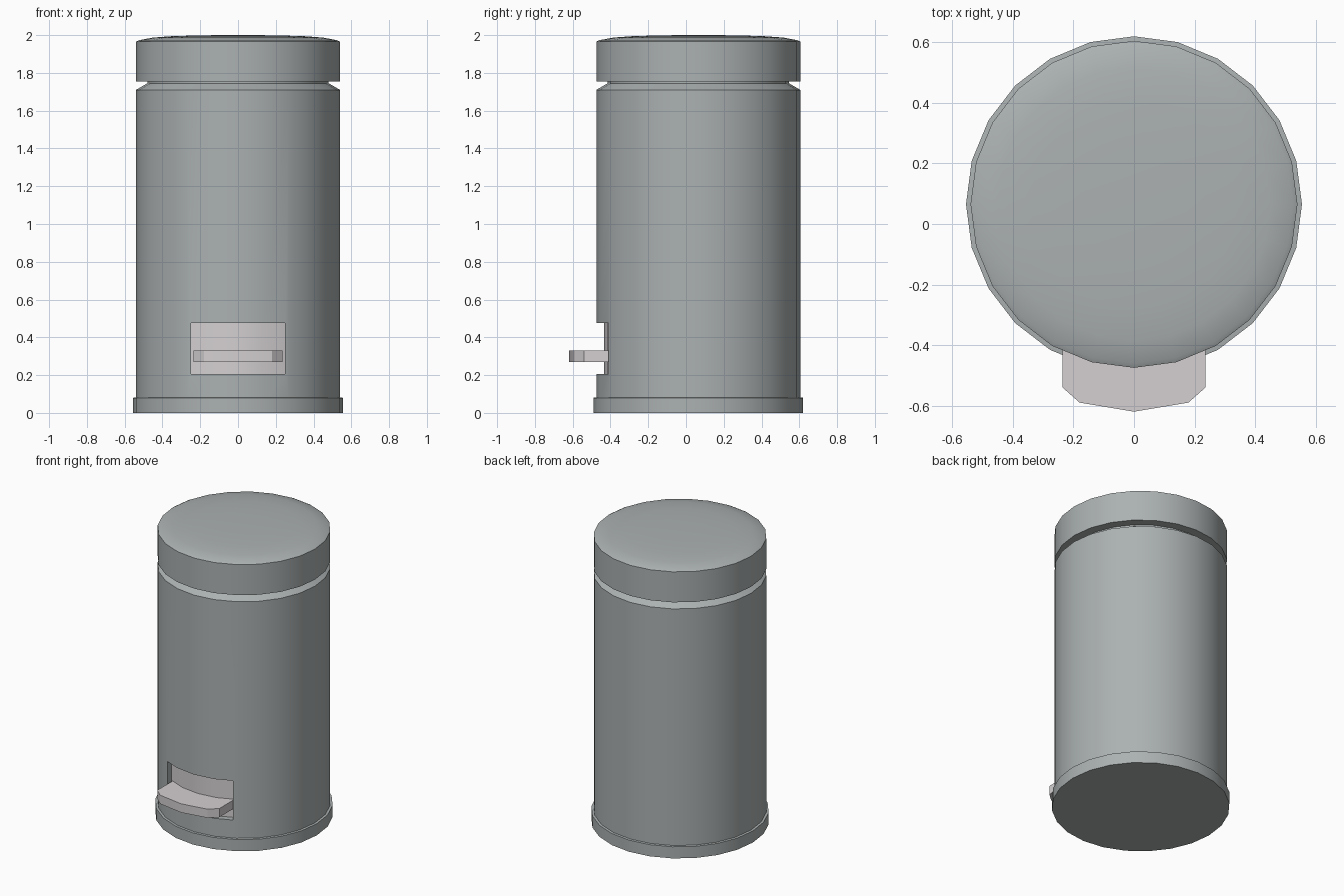
import bpy, bmesh, math

if "Cube" in bpy.data.objects:
    bpy.data.objects.remove(bpy.data.objects["Cube"], do_unlink=True)

CENTRE_Y = 0.065
SIDES = 24


def material(name, colour):
    mat = bpy.data.materials.new(name)
    mat.use_nodes = True
    mat.diffuse_color = (*colour, 1)
    mat.node_tree.nodes["Principled BSDF"].inputs["Base Color"].default_value = (*colour, 1)
    return mat


steel = material("grey steel", (0.41, 0.44, 0.44))
plastic = material("pale plastic", (0.66, 0.63, 0.64))


def finish(name, bm, mats):
    bmesh.ops.recalc_face_normals(bm, faces=bm.faces)
    mesh = bpy.data.meshes.new(name)
    bm.to_mesh(mesh)
    bm.free()
    obj = bpy.data.objects.new(name, mesh)
    bpy.context.collection.objects.link(obj)
    for mat in mats:
        mesh.materials.append(mat)
    return obj


def smooth(obj):
    bpy.ops.object.select_all(action="DESELECT")
    obj.select_set(True)
    bpy.context.view_layer.objects.active = obj
    bpy.ops.object.shade_smooth_by_angle(angle=math.radians(30))


def lathe(name, profile, mats):
    """Closed solid of revolution from (radius, height) pairs."""
    bm = bmesh.new()
    rings = []
    for r, z in profile:
        rings.append([bm.verts.new((r * math.cos(a), CENTRE_Y + r * math.sin(a), z))
                      for a in (math.tau * i / SIDES for i in range(SIDES))])
    for low, high in zip(rings, rings[1:]):
        for i in range(SIDES):
            j = (i + 1) % SIDES
            bm.faces.new((low[i], low[j], high[j], high[i]))
    bm.faces.new(rings[0][::-1])
    bm.faces.new(rings[-1])
    return finish(name, bm, mats)


def prism(name, outline, z0, z1, mats):
    """Flat outline extruded upwards."""
    bm = bmesh.new()
    face = bm.faces.new([bm.verts.new((x, y, z0)) for x, y in outline])
    new = bmesh.ops.extrude_face_region(bm, geom=[face])["geom"]
    bmesh.ops.translate(bm, vec=(0, 0, z1 - z0),
                        verts=[v for v in new if isinstance(v, bmesh.types.BMVert)])
    return finish(name, bm, mats)


# Base rim, neck and domed lid
smooth(lathe("base_rim", [(0.555, 0), (0.555, 0.08), (0.53, 0.083)], [steel]))
smooth(lathe("neck", [(0.48, 1.70), (0.48, 1.77)], [steel]))
smooth(lathe("lid", [(0.48, 1.755), (0.54, 1.755), (0.54, 1.965), (0.525, 1.973),
                     (0.45, 1.987), (0.34, 1.995), (0.18, 1.999), (0.04, 2.0)], [steel]))

# Body with a shallow curved recess cut into the front
body = lathe("body", [(0.54, 0.06), (0.54, 1.71), (0.48, 1.745)], [steel, plastic])
arc = [(0.5 * math.sin(a), CENTRE_Y - 0.5 * math.cos(a))
       for a in (math.radians(d) for d in range(-30, 31, 15))]
cutter = prism("recess_cutter", arc + [(0.25, -0.7), (-0.25, -0.7)], 0.205, 0.475,
               [steel, plastic])
for face in cutter.data.polygons:
    if face.normal.y > 0.5:
        face.material_index = 1
cutter.hide_render = True
cut = body.modifiers.new("recess", "BOOLEAN")
cut.operation = "DIFFERENCE"
cut.solver = "EXACT"
cut.object = cutter
bpy.context.view_layer.objects.active = body
bpy.ops.object.modifier_apply(modifier="recess")
bpy.data.objects.remove(cutter, do_unlink=True)
smooth(body)

# Foot pedal with a blunt pointed front edge
half = [(0.236, -0.36), (0.236, -0.54), (0.18, -0.59)]
pedal = prism("pedal", half + [(0, -0.62)] + [(-x, y) for x, y in reversed(half)],
              0.27, 0.33, [plastic])
smooth(pedal)
